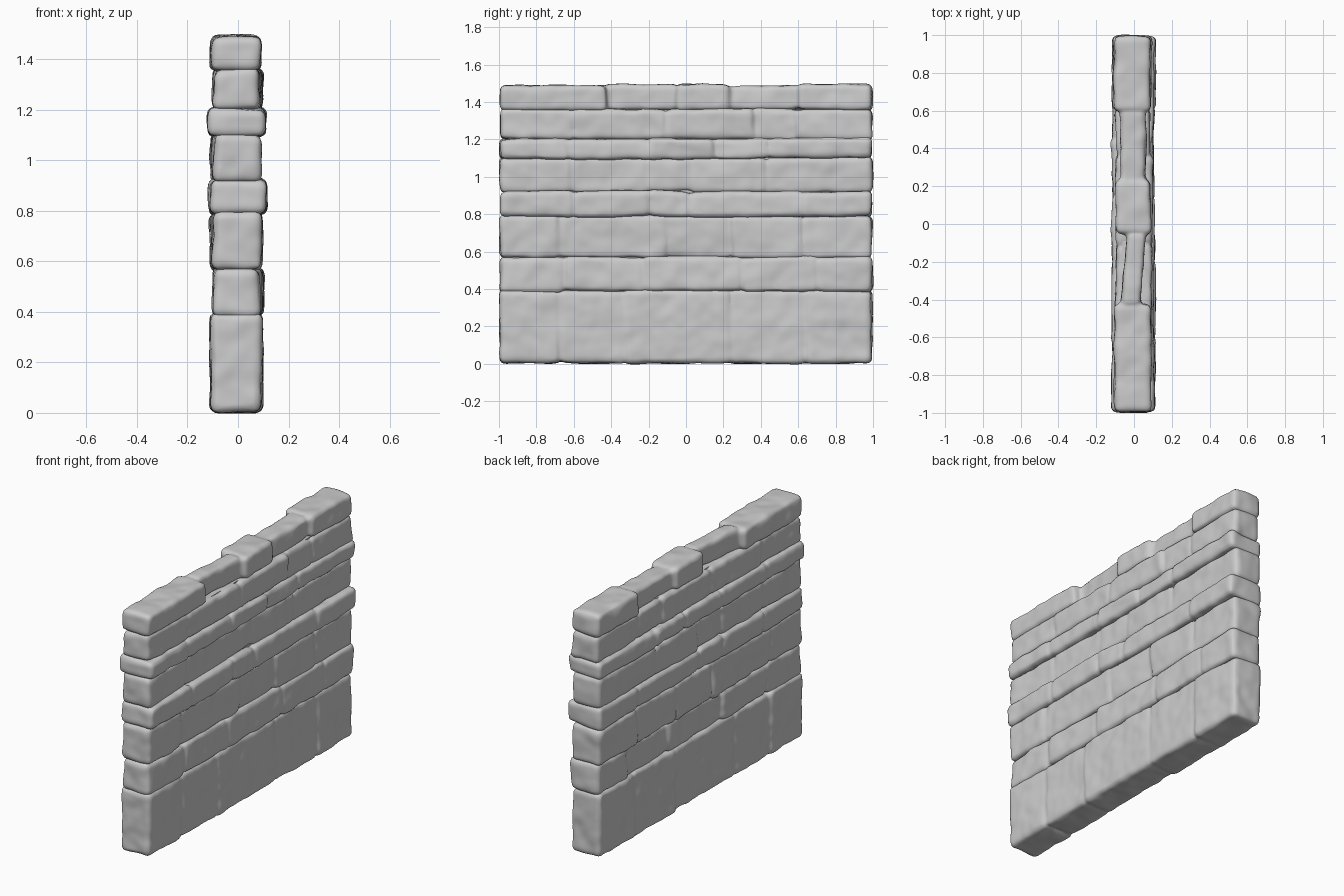
import bpy, bmesh, random
from mathutils import Vector

if "Cube" in bpy.data.objects:
    bpy.data.objects.remove(bpy.data.objects["Cube"])

random.seed(7)

# course: name, z bottom, z top, x back, x front, joints along y
COURSES = [
    ("base_course",       0.00, 0.39, -0.105, 0.097, [-1, -.67, -.33, .24, .64, 1]),
    ("second_course",     0.39, 0.57, -0.095, 0.098, [-1, -.65, -.22, .30, .70, 1]),
    ("third_course",      0.57, 0.79, -0.103, 0.092, [-1, -.68, -.11, .24, .62, 1]),
    ("lower_band_course", 0.79, 0.92, -0.118, 0.113, [-1, -.60, -.20, .02, .62, 1]),
    ("fifth_course",      0.92, 1.10, -0.107, 0.086, [-1, -.61, -.21, .03, .43, 1]),
    ("upper_band_course", 1.10, 1.20, -0.117, 0.108, [-1, -.63, -.20, .15, .45, 1]),
    ("seventh_course",    1.20, 1.36, -0.094, 0.093, [-1, -.60, -.11, .36, .60, 1]),
]
# coping stones: y start, y end, x back, x front, top z, sideways skew
COPING = [
    (-1.0, -.43, -.105, .092, 1.487, 0), (-.43, -.05, -.056, .048, 1.495, .017),
    (-.05, .23, -.100, .090, 1.494, -.004), (.23, .60, -.070, .060, 1.488, 0),
    (.60, 1.0, -.107, .090, 1.495, .003),
]

grain = bpy.data.textures.new("stone_grain", 'CLOUDS')
grain.noise_scale = 0.13
grain.noise_depth = 1


def add_stone(bm, x0, x1, y0, y1, z0, z1, skew=0.0, jitter=0.007):
    """One roughly squared block with worn, rounded edges."""
    part = bmesh.new()
    bmesh.ops.create_cube(part, size=1)
    for v in part.verts:
        sx, sy, sz = v.co.x > 0, v.co.y > 0, v.co.z > 0
        j = [random.uniform(-jitter, jitter) for _ in range(3)]
        y = y1 if sy else y0
        z = z1 if sz else z0
        if abs(y) > 0.98:
            j[1] *= 0.4
        if z < 0.01 or z > 1.45:
            j[2] *= 0.3
        v.co = Vector(((x1 if sx else x0) + j[0] + (skew if sy else -skew),
                       y + j[1], z + j[2]))
    size = min(0.026, 0.22 * (z1 - z0))
    bmesh.ops.bevel(part, geom=part.edges[:], offset=size, segments=3,
                    profile=0.5, affect='EDGES')
    tmp = bpy.data.meshes.new("stone_tmp")
    part.to_mesh(tmp)
    part.free()
    bm.from_mesh(tmp)
    bpy.data.meshes.remove(tmp)


def finish_course(name, bm):
    """Fuse the stones of a course, then soften and weather them."""
    mesh = bpy.data.meshes.new(name)
    bm.to_mesh(mesh)
    bm.free()
    obj = bpy.data.objects.new(name, mesh)
    bpy.context.collection.objects.link(obj)
    fuse = obj.modifiers.new("fuse", 'REMESH')
    fuse.mode = 'VOXEL'
    fuse.voxel_size = 0.012
    fuse.use_smooth_shade = True
    soft = obj.modifiers.new("soften", 'SMOOTH')
    soft.factor = 0.5
    soft.iterations = 2
    wear = obj.modifiers.new("wear", 'DISPLACE')
    wear.texture = grain
    wear.texture_coords = 'GLOBAL'
    wear.strength = 0.018
    wear.mid_level = 0.5


LAP = 0.005  # neighbouring stones press slightly into each other

# Wall courses
for name, z0, z1, x0, x1, joints in COURSES:
    bm = bmesh.new()
    for y0, y1 in zip(joints, joints[1:]):
        out = random.uniform(-0.008, 0.004)
        back = random.uniform(-0.004, 0.008)
        add_stone(bm, x0 + back, x1 + out,
                  max(y0 - LAP, -0.995), min(y1 + LAP, 0.995),
                  max(z0 - LAP, 0.003), z1 + LAP)
    finish_course(name, bm)

# Coping stones along the top, alternating wide and narrow
bm = bmesh.new()
for y0, y1, x0, x1, top, skew in COPING:
    add_stone(bm, x0, x1, max(y0 - LAP, -0.995), min(y1 + LAP, 0.995),
              1.355, top, skew, 0.005)
finish_course("coping_course", bm)

# Mortar core hidden behind the joints
bm = bmesh.new()
bmesh.ops.create_cube(bm, size=1)
for v in bm.verts:
    v.co = Vector((v.co.x * 0.12, v.co.y * 1.9, 0.71 + v.co.z * 1.30))
mesh = bpy.data.meshes.new("mortar_core")
bm.to_mesh(mesh)
bm.free()
bpy.context.collection.objects.link(bpy.data.objects.new("mortar_core", mesh))
